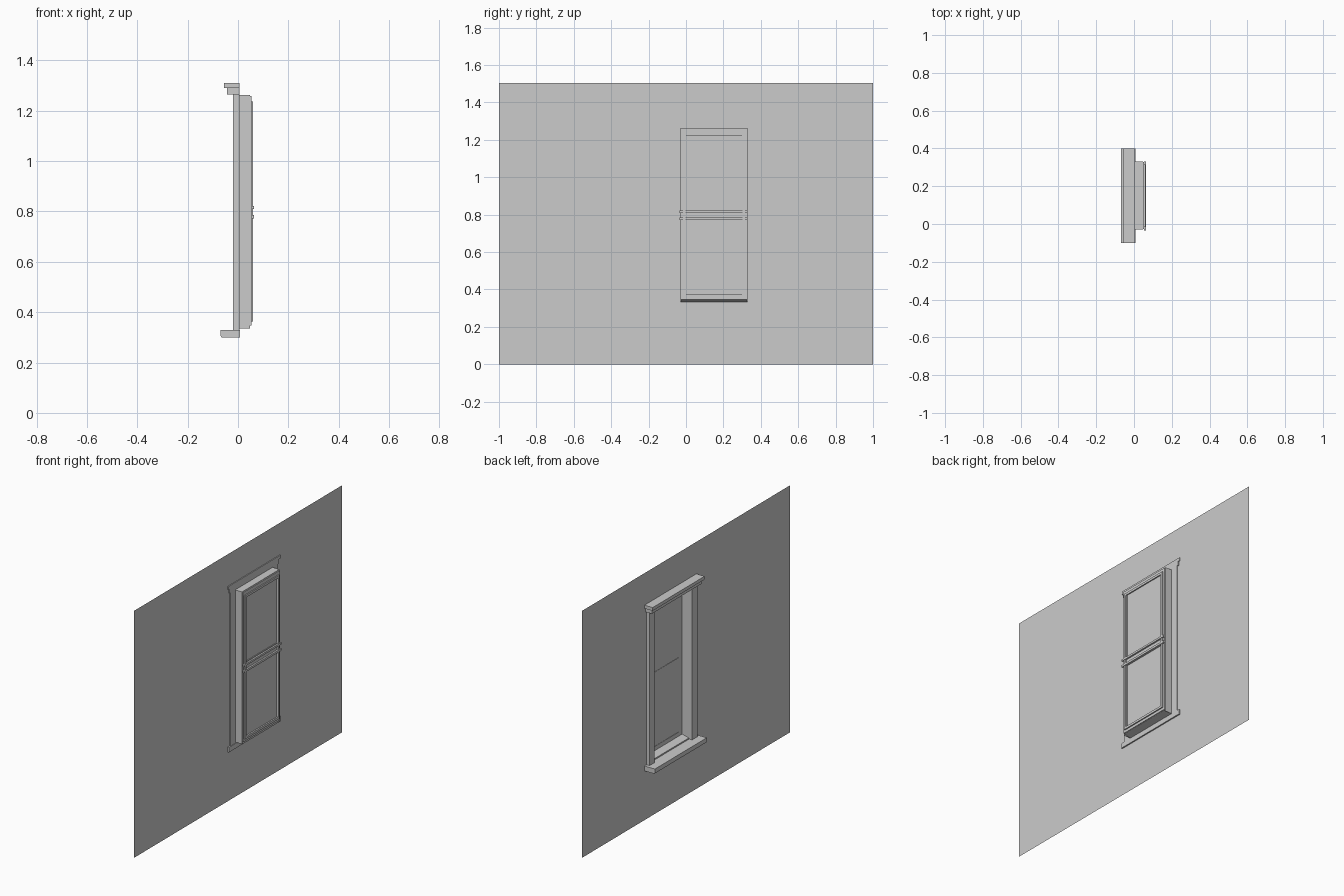
import bpy
import bmesh

cube = bpy.data.objects.get("Cube")
if cube:
    bpy.data.objects.remove(cube, do_unlink=True)

# One plain grey for everything
grey = bpy.data.materials.new("plain_grey")
grey.use_nodes = True
grey.diffuse_color = (0.6, 0.6, 0.6, 1)
grey.node_tree.nodes["Principled BSDF"].inputs["Base Color"].default_value = (0.6, 0.6, 0.6, 1)


def finish(name, bm, closed=True):
    if closed:
        bmesh.ops.recalc_face_normals(bm, faces=bm.faces)
    mesh = bpy.data.meshes.new(name)
    bm.to_mesh(mesh)
    bm.free()
    mesh.materials.append(grey)
    obj = bpy.data.objects.new(name, mesh)
    bpy.context.collection.objects.link(obj)
    return obj


def extrude_y(name, profile, y0, y1):
    """Extrude an (x, z) profile from y0 to y1."""
    bm = bmesh.new()
    near = [bm.verts.new((x, y0, z)) for x, z in profile]
    far = [bm.verts.new((x, y1, z)) for x, z in profile]
    bm.faces.new(near)
    bm.faces.new(far[::-1])
    n = len(profile)
    for i in range(n):
        j = (i + 1) % n
        bm.faces.new((near[i], near[j], far[j], far[i]))
    return finish(name, bm)


def box(name, x, y, z):
    return extrude_y(name, [(x[0], z[0]), (x[1], z[0]), (x[1], z[1]), (x[0], z[1])], *y)


def corners(bm, x, y, z):
    return [bm.verts.new((x, a, b)) for a, b in
            ((y[0], z[0]), (y[1], z[0]), (y[1], z[1]), (y[0], z[1]))]


def frame(name, x, y, z, width):
    """Rectangular picture-frame ring in the yz plane."""
    bm = bmesh.new()
    rings = [corners(bm, px, (y[0] + w, y[1] - w), (z[0] + w, z[1] - w))
             for px, w in ((x[0], 0), (x[1], 0), (x[1], width), (x[0], width))]
    for k in range(4):
        a, b = rings[k], rings[(k + 1) % 4]
        for i in range(4):
            j = (i + 1) % 4
            bm.faces.new((a[i], a[j], b[j], b[i]))
    return finish(name, bm)


OPEN_Y = (-0.03, 0.33)
OPEN_Z = (0.335, 1.262)

# Thin wall sheet with the window opening
bm = bmesh.new()
outer = corners(bm, 0, (-1, 1), (0, 1.505))
inner = corners(bm, 0, OPEN_Y, OPEN_Z)
for i in range(4):
    j = (i + 1) % 4
    bm.faces.new((outer[i], outer[j], inner[j], inner[i]))
finish("wall", bm, closed=False)

# Outside casing boards
box("right_casing", (-0.02, 0.005), (-0.08, OPEN_Y[0]), (0.33, 1.265))
box("left_casing", (-0.02, 0.005), (OPEN_Y[1], 0.38), (0.33, 1.265))

# Head board with projecting cap
box("head_board", (-0.043, 0.005), (-0.09, 0.39), (1.265, 1.29))
box("head_cap", (-0.055, 0.005), (-0.10, 0.40), (1.29, 1.31))

# Outside sill with a chamfered nose
extrude_y("sill", [(-0.07, 0.33), (0.008, 0.33), (0.008, 0.30),
                   (-0.066, 0.30), (-0.07, 0.308)], -0.10, 0.40)

# Jamb lining with a sloped base
T = 0.003
DEPTH = (0, 0.048)
box("right_jamb", DEPTH, (OPEN_Y[0], OPEN_Y[0] + T), OPEN_Z)
box("left_jamb", DEPTH, (OPEN_Y[1] - T, OPEN_Y[1]), OPEN_Z)
box("top_jamb", DEPTH, OPEN_Y, (OPEN_Z[1] - T, OPEN_Z[1]))
extrude_y("jamb_base", [(0, 0.333), (0.048, 0.345), (0.048, 0.35), (0, 0.338)], *OPEN_Y)

# Sash frames, meeting rails and panes
SASH_Y = (OPEN_Y[0] + T, OPEN_Y[1] - T)
for name, z in (("lower", (0.346, 0.80)), ("upper", (0.80, 1.258))):
    frame(name + "_sash", (0.045, 0.053), SASH_Y, z, 0.028)
    box(name + "_pane", (0.047, 0.049), (0, 0.30), (z[0] + 0.02, z[1] - 0.02))
frame("sash_bead", (0.053, 0.060), (-0.016, 0.316), (0.362, 1.237), 0.014)
box("lower_meeting_rail", (0.053, 0.063), (-0.034, 0.33), (0.772, 0.785))
box("upper_meeting_rail", (0.053, 0.063), (-0.034, 0.33), (0.81, 0.822))
